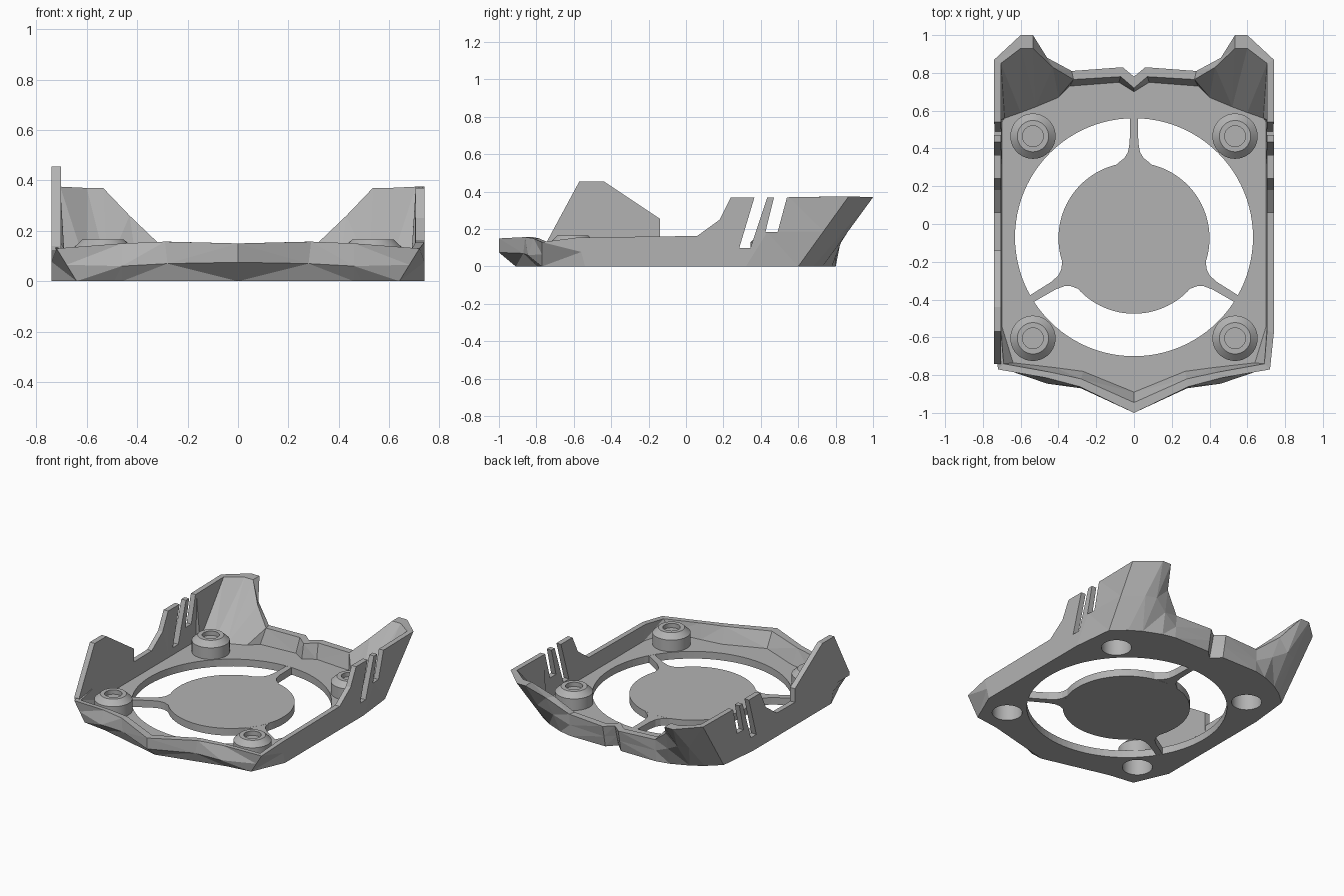
import bpy, bmesh, math
from mathutils import Vector, Matrix

cube = bpy.data.objects.get("Cube")
if cube:
    bpy.data.objects.remove(cube)

grey = bpy.data.materials.new("plain grey")
grey.use_nodes = True
grey.diffuse_color = (0.45, 0.45, 0.45, 1)
grey.node_tree.nodes["Principled BSDF"].inputs["Base Color"].default_value = grey.diffuse_color

FLOOR = 0.05
RING_CENTRE = Vector((0, -0.07))
BOSSES = [(s * 0.535, y) for s in (1, -1) for y in (0.465, -0.605)]


def finish(name, bm, smooth=False):
    bmesh.ops.recalc_face_normals(bm, faces=bm.faces)
    mesh = bpy.data.meshes.new(name)
    bm.to_mesh(mesh)
    bm.free()
    mesh.materials.append(grey)
    obj = bpy.data.objects.new(name, mesh)
    bpy.context.collection.objects.link(obj)
    if smooth:
        bpy.ops.object.select_all(action='DESELECT')
        obj.select_set(True)
        bpy.context.view_layer.objects.active = obj
        bpy.ops.object.shade_smooth_by_angle(angle=math.radians(30))
    return obj


def prism(name, points, axis, low, high, smooth=False):
    """Extrude a flat outline along x or z."""
    bm = bmesh.new()
    place = (lambda p, h: (h, p[0], p[1])) if axis == 'X' else (lambda p, h: (p[0], p[1], h))
    rings = [[bm.verts.new(place(p, h)) for p in points] for h in (low, high)]
    bm.faces.new(rings[0])
    bm.faces.new(rings[1])
    for i in range(len(points)):
        j = (i + 1) % len(points)
        bm.faces.new((rings[0][i], rings[0][j], rings[1][j], rings[1][i]))
    return finish(name, bm, smooth)


def circle(cx, cy, r, n):
    return [(cx + r * math.cos(math.tau * i / n), cy + r * math.sin(math.tau * i / n)) for i in range(n)]


def cut(target, cutter):
    cutter.hide_render = True
    mod = target.modifiers.new("cut", 'BOOLEAN')
    mod.operation = 'DIFFERENCE'
    mod.solver = 'EXACT'
    mod.object = cutter
    bpy.context.view_layer.objects.active = target
    bpy.ops.object.modifier_apply(modifier=mod.name)
    bpy.data.objects.remove(cutter)


# Half outlines of the tray, from front centre along +x to back centre
top_outer = [(0, -1, .15), (.29, -.86, .157), (.46, -.815, .15), (.72, -.77, .13), (.74, -.58, .155),
             (.74, .06, .163), (.74, .18, .25), (.74, .24, .37), (.74, .55, .37), (.74, .87, .375),
             (.6, 1, .37), (.535, 1, .37), (.46, .88, .26), (.33, .81, .155), (.06, .83, .15), (0, .78, .15)]
top_inner = [(0, -.945), (.28, -.82), (.44, -.785), (.69, -.74), (.705, -.56), (.705, .06), (.705, .18),
             (.705, .24), (.705, .55), (.705, .85), (.6, .93), (.535, .93), (.43, .83), (.32, .765),
             (.07, .78), (0, .72)]
floor_edge = [(0, -.89), (.27, -.78), (.42, -.76), (.64, -.735), (.7, -.54), (.7, .06), (.7, .18),
              (.7, .24), (.7, .54), (.685, .56), (.6, .59), (.52, .62), (.4, .67), (.34, .73), (.08, .75), (0, .7)]
bottom = [(0, -.91), (.46, -.795), (.49, -.79), (.64, -.77), (.74, -.54), (.74, .06), (.74, .14),
          (.74, .2), (.74, .32), (.71, .6), (.62, .68), (.54, .73), (.42, .78), (.33, .8), (.06, .8), (0, .74)]
top_outer = [Vector(p) for p in top_outer]
top_inner = [Vector((x, y, t.z)) for (x, y), t in zip(top_inner, top_outer)]
floor_edge = [Vector((x, y, FLOOR)) for x, y in floor_edge]
bottom = [Vector((x, y, 0)) for x, y in bottom]
middle = [a.lerp(b, 0.5) for a, b in zip(bottom, top_outer)]
middle[:3] = [Vector((0, -1, .075)), Vector((.28, -.87, .07)), Vector((.46, -.845, .06))]

# Tray: loft through the outlines, capped by the floor and the underside
bm = bmesh.new()
loops = []
for half in (bottom, middle, top_outer, top_inner, floor_edge):
    full = half + [Vector((-p.x, p.y, p.z)) for p in half[-2:0:-1]]
    loops.append([bm.verts.new(p) for p in full])
for low, high in zip(loops, loops[1:]):
    for i in range(len(low)):
        j = (i + 1) % len(low)
        bm.faces.new((low[i], low[j], high[j], high[i]))
bm.faces.new(loops[0])
bm.faces.new(loops[-1])
bmesh.ops.triangulate(bm, faces=bm.faces)
tray = finish("tray", bm)

# Openings: fan ring, boss holes and slanted side slots
cut(tray, prism("ring_cutter", circle(*RING_CENTRE, 0.63, 96), 'Z', -0.1, 0.12))
for x, y in BOSSES:
    cut(tray, prism("hole_cutter", circle(x, y, 0.107, 40), 'Z', -0.1, 0.12))
slots = [[(.285, .1), (.345, .1), (.445, .4), (.375, .4)],
         [(.425, .185), (.49, .185), (.548, .4), (.478, .4)]]
for slot in slots:
    for low, high in ((0.66, 0.8), (-0.8, -0.66)):
        cut(tray, prism("slot_cutter", slot, 'X', low, high))

# Tall fin on one side only
prism("side_fin", [(-.74, .14), (-.57, .455), (-.44, .455), (-.14, .255), (-.14, .12), (-.74, .12)],
      'X', -0.74, -0.703)

# Centre disc
prism("centre_disc", circle(0, -0.075, 0.4, 96), 'Z', 0, FLOOR, True)

# Three spokes with flared roots
flare = [(0.37, 0.11), (0.4, 0.075), (0.42, 0.05), (0.45, 0.032), (0.5, 0.023), (0.64, 0.02)]
for i, angle in enumerate((90, 211, 329)):
    turn = Matrix.Rotation(math.radians(angle), 2)
    outline = flare + [(r, -w) for r, w in reversed(flare)]
    prism("spoke_%d" % (i + 1), [turn @ Vector(p) + RING_CENTRE for p in outline], 'Z', 0.0005, FLOOR - 0.0005)

# Corner bosses: chamfered cups, recessed above and hollow below
profile = [(0, .135), (.055, .135), (.055, .165), (.083, .165), (.12, .13), (.12, .03),
           (.108, .03), (.108, 0), (.095, 0), (.095, .11), (0, .11)]
for i, (x, y) in enumerate(BOSSES):
    bm = bmesh.new()
    verts = [bm.verts.new((r, 0, z)) for r, z in profile]
    edges = [bm.edges.new(pair) for pair in zip(verts, verts[1:])]
    bmesh.ops.spin(bm, geom=verts + edges, cent=(0, 0, 0), axis=(0, 0, 1), angle=math.tau, steps=40)
    bmesh.ops.remove_doubles(bm, verts=bm.verts, dist=0.0005)
    bmesh.ops.translate(bm, verts=bm.verts, vec=(x, y, 0))
    finish("corner_boss_%d" % (i + 1), bm, True)
